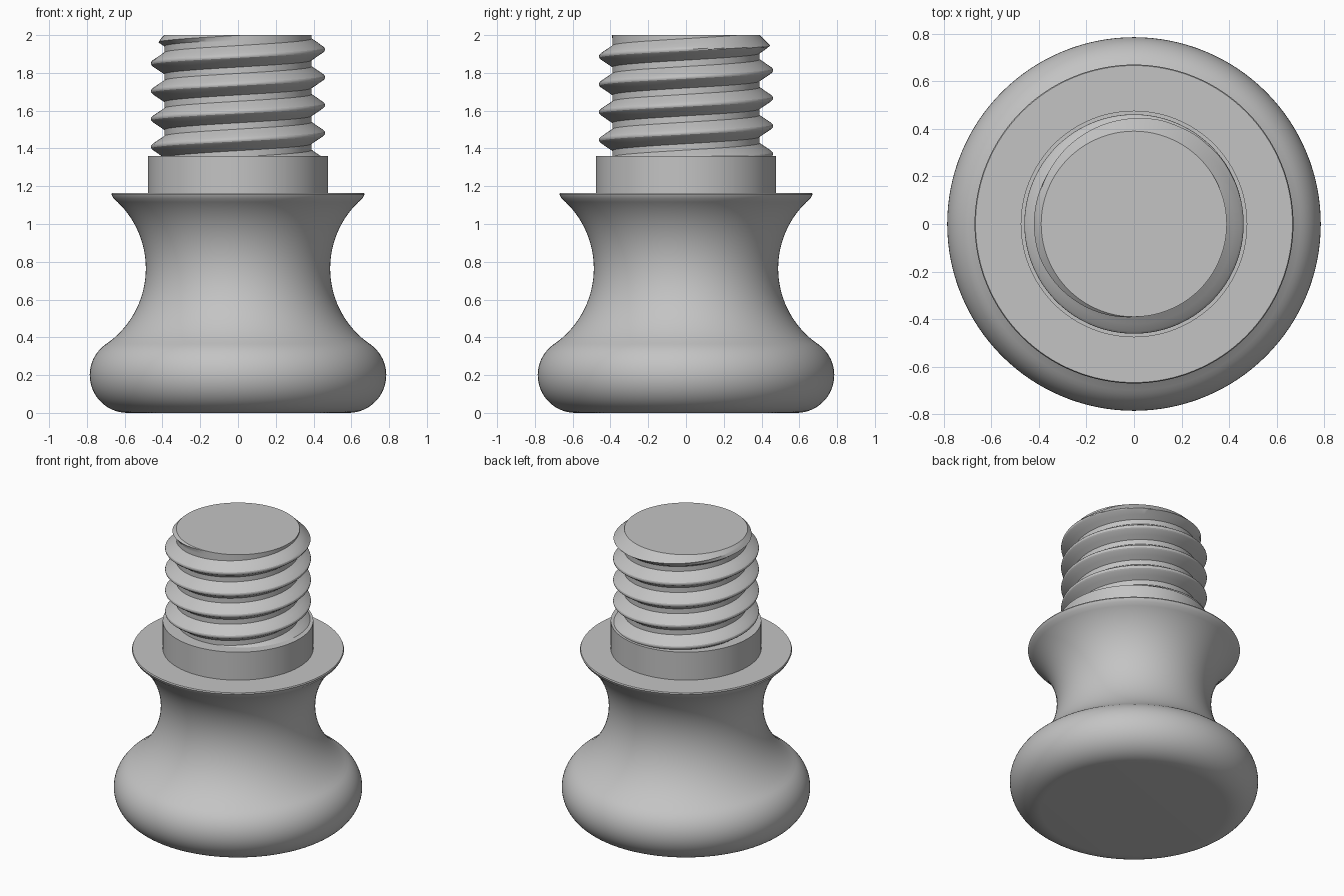
import bpy, bmesh, math
from math import cos, sin, pi, radians

cube = bpy.data.objects.get("Cube")
if cube:
    bpy.data.objects.remove(cube, do_unlink=True)

grey = bpy.data.materials.new("plain grey")
grey.use_nodes = True
colour = (0.55, 0.55, 0.55, 1)
grey.diffuse_color = colour
grey.node_tree.nodes["Principled BSDF"].inputs["Base Color"].default_value = colour

SEG = 128


def finish(name, bm, angle):
    """Clean the mesh, make an object and shade it."""
    bmesh.ops.remove_doubles(bm, verts=bm.verts, dist=1e-5)
    bmesh.ops.recalc_face_normals(bm, faces=bm.faces)
    mesh = bpy.data.meshes.new(name)
    bm.to_mesh(mesh)
    bm.free()
    mesh.materials.append(grey)
    obj = bpy.data.objects.new(name, mesh)
    bpy.context.collection.objects.link(obj)
    bpy.ops.object.select_all(action='DESELECT')
    obj.select_set(True)
    bpy.context.view_layer.objects.active = obj
    bpy.ops.object.shade_smooth_by_angle(angle=radians(angle))
    return obj


def lathe(name, profile, angle=35):
    """Spin an (r, z) outline around z; flat caps close the two ends."""
    bm = bmesh.new()
    rings = [[bm.verts.new((r * cos(2 * pi * i / SEG), r * sin(2 * pi * i / SEG), z))
              for i in range(SEG)] for r, z in profile]
    for a, b in zip(rings, rings[1:]):
        for i in range(SEG):
            j = (i + 1) % SEG
            bm.faces.new((a[i], a[j], b[j], b[i]))
    bm.faces.new(rings[0][::-1])
    bm.faces.new(rings[-1])
    return finish(name, bm, angle)


def arc(cx, cz, r, start, end, n):
    steps = [radians(start + (end - start) * i / n) for i in range(n + 1)]
    return [(cx + r * cos(a), cz + r * sin(a)) for a in steps]


# Knob: rounded foot flowing tangentially into a concave waist and thin lip
foot = arc(0.585, 0.2, 0.2, -90, 55.4, 24)
waist = arc(0.975, 0.765, 0.487, 235.4, 130.5, 32)
lip = [(0.667, 1.15), (0.67, 1.157), (0.666, 1.165)]
lathe("knob_body", foot + waist[1:] + lip)

# Plain collar under the thread
lathe("collar", [(0.476, 1.15), (0.476, 1.36)])

# Threaded shaft: ridge rising anticlockwise, with a chamfered top
PITCH, PHASE = 0.1475, 1.777
BOTTOM, TOP, ROOT = 1.35, 2.0, 0.39
RIDGE = [(0.0, 0.461), (0.008, 0.459), (0.016, 0.451), (0.057, ROOT), (PITCH / 2, ROOT)]
offsets = sorted({s * d for d, _ in RIDGE for s in (-1, 1)})[:-1]


def thread_radius(z, turn):
    d = (z - PHASE) / PITCH - turn
    d = abs(d - round(d)) * PITCH
    r = ROOT
    for (d0, r0), (d1, r1) in zip(RIDGE, RIDGE[1:]):
        if d0 <= d <= d1:
            r = r0 + (r1 - r0) * (d - d0) / (d1 - d0)
    return min(r, ROOT + TOP - z)


bm = bmesh.new()
# Each ridge line is split once more so that the chamfer cuts cleanly
levels = [PITCH * k + o for k in range(-5, 4) for o in offsets]
levels = [v for a, b in zip(levels, levels[1:]) for v in (a, (a + b) / 2)]
columns = []
for i in range(SEG + 1):
    turn = i / SEG
    column = []
    for level in levels:
        z = min(max(PHASE + level + PITCH * turn, BOTTOM), TOP)
        r = thread_radius(z, turn)
        column.append(bm.verts.new((r * cos(2 * pi * turn), r * sin(2 * pi * turn), z)))
    columns.append(column)
for a, b in zip(columns, columns[1:]):
    for k in range(len(levels) - 1):
        bm.faces.new((a[k], b[k], b[k + 1], a[k + 1]))
bmesh.ops.remove_doubles(bm, verts=bm.verts, dist=1e-5)
# Close the open top and bottom
bmesh.ops.holes_fill(bm, edges=[e for e in bm.edges if e.is_boundary], sides=0)
finish("threaded_shaft", bm, 30)
